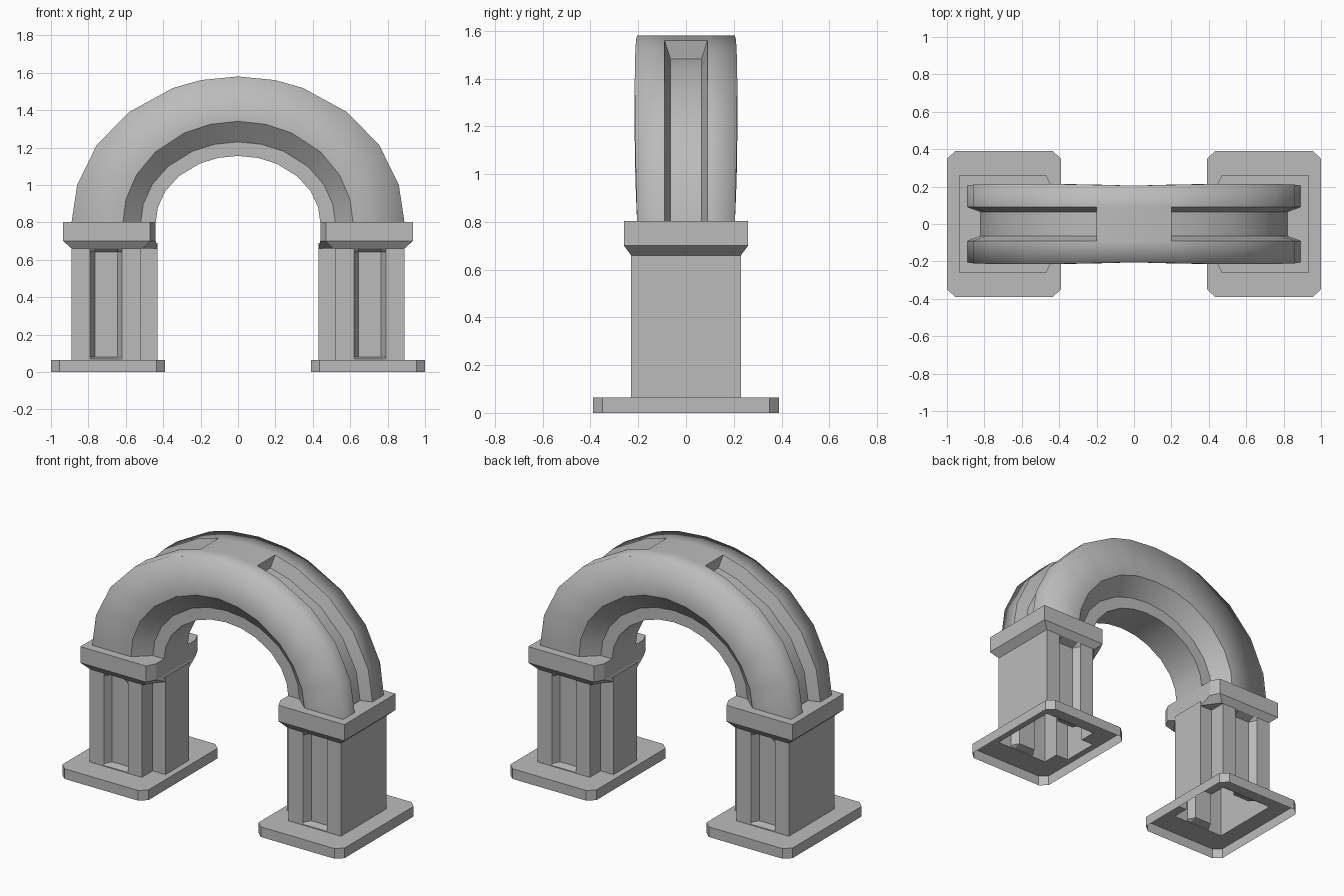
import bpy
import bmesh
from math import sin, cos, radians

if "Cube" in bpy.data.objects:
    bpy.data.objects.remove(bpy.data.objects["Cube"])

stone = bpy.data.materials.new("grey stone")
stone.use_nodes = True
GREY = (0.5, 0.5, 0.5, 1)
stone.diffuse_color = GREY
stone.node_tree.nodes["Principled BSDF"].inputs["Base Color"].default_value = GREY


def loft(name, rings, fill_ends=False, smooth_edge=None):
    """Skin closed rings of equal point count into one object."""
    bm = bmesh.new()
    loops = [[bm.verts.new(p) for p in ring] for ring in rings]
    n = len(loops[0])
    for a, b in zip(loops, loops[1:]):
        for i in range(n):
            j = (i + 1) % n
            bm.faces.new((a[i], a[j], b[j], b[i]))
    if fill_ends:
        bm.faces.new(loops[0])
        bm.faces.new(loops[-1])
    bmesh.ops.remove_doubles(bm, verts=bm.verts, dist=0.0005)
    bmesh.ops.dissolve_degenerate(bm, edges=bm.edges, dist=0.0005)
    bmesh.ops.recalc_face_normals(bm, faces=bm.faces)
    if smooth_edge:
        for f in bm.faces:
            f.smooth = True
        for e in bm.edges:
            e.smooth = e.calc_face_angle(0) < radians(32) or smooth_edge(e)
    mesh = bpy.data.meshes.new(name)
    bm.to_mesh(mesh)
    bm.free()
    mesh.materials.append(stone)
    obj = bpy.data.objects.new(name, mesh)
    bpy.context.collection.objects.link(obj)
    return obj


def outline(half, z, side):
    """Ring from the +y half of a plan, mirrored across y."""
    full = half + [(x, -y) for x, y in reversed(half)]
    return [(side * x, y, z) for x, y in full]


# Plans for one leg, listed from the outer side to the inner side
BASE = [(1, .35), (.955, .39), (.435, .39), (.39, .35), (.39, .35)]
FOOTPRINT = [(.89, .23), (.89, .23), (.52, .23), (.52, .12), (.43, .12)]
CAP = [(.935, .26), (.47, .26), (.44, .2)]
CAP_UNDER = [(.89, .23), (.51, .23), (.43, .12)]


def pillar_plan(depth):
    floor = .23 - depth
    return [(.89, .23), (.79, .23), (.765, floor), (.645, floor),
            (.62, .23), (.52, .23), (.52, .12), (.43, .12)]


for label, side in (("left", 1), ("right", -1)):
    # Hollow foot plate, open underneath
    loft(label + "_foot_plate", [outline(BASE, 0, side), outline(BASE, .065, side),
                                 outline(FOOTPRINT, .065, side)])
    # Pillar with a sunken groove on its front and back
    levels = [(.064, 0), (.07, 0), (.08, .05), (.64, .05), (.66, 0), (.69, 0)]
    loft(label + "_pillar", [outline(pillar_plan(d), z, side) for z, d in levels])
    # Cap block with a bevelled underside
    loft(label + "_cap", [outline(CAP_UNDER, .66, side), outline(CAP, .70, side),
                          outline(CAP, .803, side)], fill_ends=True)

# Arch: stations as (outer angle, inner angle)
SPRING = .8
half_arch = [(0, 0), (15, 13), (32, 28), (49, 44), (67, 62), (77, 76)]


def ellipse(a, b, t):
    return a * cos(radians(t)), SPRING + b * sin(radians(t))


def arch_ring(to, ti, grooved):
    out = ellipse(.89, .78, to)
    floor = ellipse(.82, .70, to) if grooved else out
    body = ellipse(.615, .54, ti)
    rib_top = ellipse(.52, .43, ti)
    rib_in = ellipse(.44, .355, ti)
    w = .205 + .01 * sin(radians(2 * to if to < 90 else 360 - 2 * to))
    half = [(floor, .065), (out, .09), (out, w), (body, w), (rib_top, .12), (rib_in, .12)]
    full = half + [(p, -y) for p, y in reversed(half)]
    return [(p[0], y, p[1]) for p, y in full]


rings = [arch_ring(to, ti, True) for to, ti in half_arch]
last_outer, last_inner = half_arch[-1]
rings.append(arch_ring(last_outer, last_inner, False))
rings.append(arch_ring(90, 90, False))
rings.append(arch_ring(180 - last_outer, 180 - last_inner, False))
rings += [arch_ring(180 - to, 180 - ti, True) for to, ti in reversed(half_arch)]


def rounded_corner(edge):
    """Outer shoulder edges, shaded soft."""
    return all(abs(v.co.y) > .19 and
               (v.co.x / .89) ** 2 + ((v.co.z - SPRING) / .78) ** 2 > .95
               for v in edge.verts)


loft("arch", rings, smooth_edge=rounded_corner)
